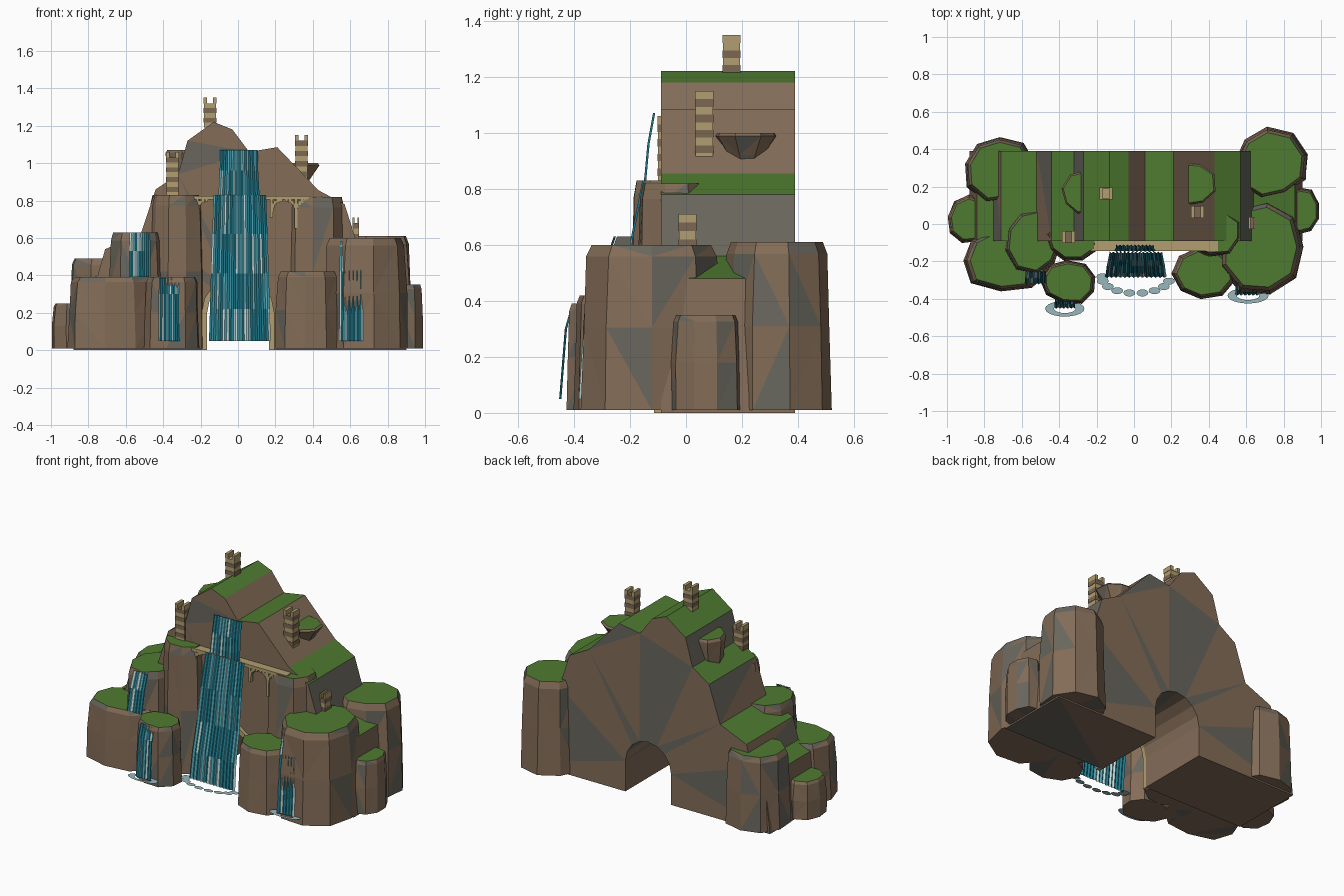
import bpy, bmesh, math, random
from mathutils import Vector

random.seed(7)
if "Cube" in bpy.data.objects:
    bpy.data.objects.remove(bpy.data.objects["Cube"])


def material(name, r, g, b):
    lin = [(c / 255) ** 2.2 for c in (r, g, b)] + [1]
    m = bpy.data.materials.new(name)
    m.use_nodes = True
    m.diffuse_color = lin
    m.node_tree.nodes["Principled BSDF"].inputs["Base Color"].default_value = lin
    return m


BROWN = material("rock_brown", 130, 108, 88)
GREY = material("rock_grey", 104, 102, 93)
GREEN = material("grass_green", 80, 122, 52)
TAN = material("stone_tan", 176, 157, 112)
DARK = material("stone_brown", 122, 103, 82)
TEAL = material("water_teal", 38, 126, 145)
LIGHT = material("water_light", 85, 170, 185)
WHITE = material("water_white", 195, 222, 222)
FOAM = material("splash_foam", 150, 182, 186)
ROCK = [BROWN, GREY, GREEN]


def finish(name, bm, mats, fix=True):
    if fix:
        bmesh.ops.recalc_face_normals(bm, faces=bm.faces[:])
    me = bpy.data.meshes.new(name)
    bm.to_mesh(me)
    bm.free()
    for m in mats:
        me.materials.append(m)
    ob = bpy.data.objects.new(name, me)
    bpy.context.collection.objects.link(ob)
    return ob


def paint_rock(bm, chance):
    """Grass on flat tops, random grey patches on the walls."""
    bmesh.ops.recalc_face_normals(bm, faces=bm.faces[:])
    walls = [f for f in bm.faces if f.normal.z < 0.75]
    bmesh.ops.triangulate(bm, faces=walls)
    for f in bm.faces:
        if f.normal.z > 0.75:
            f.material_index = 2
        else:
            f.material_index = int(random.random() < chance)


def loft(bm, rings):
    """Skin rings of points and cap both ends."""
    vs = [[bm.verts.new(p) for p in ring] for ring in rings]
    n = len(vs[0])
    for a, b in zip(vs, vs[1:]):
        for i in range(n):
            j = (i + 1) % n
            bm.faces.new((a[i], a[j], b[j], b[i]))
    bm.faces.new(vs[0])
    bm.faces.new(vs[-1])


def rock(name, x, y, rx, ry, top, base=0.01, sides=9, foot=1.0):
    """Irregular tapered boulder with a grassy top."""
    bm = bmesh.new()
    jit = [random.uniform(0.93, 1.07) for _ in range(sides)]
    turn = random.random()
    rings = []
    for t, s in ((0, foot), (0.5, (foot + 1) / 2 - 0.02), (0.93, 0.92), (1, 0.84)):
        ring = []
        for i in range(sides):
            a = math.tau * (i + turn) / sides
            k = s * jit[i]
            if t == 0.5:
                k *= random.uniform(0.96, 1.04)
            ring.append((x + rx * k * math.cos(a), y + ry * k * math.sin(a),
                         base + (top - base) * t))
        rings.append(ring)
    loft(bm, rings)
    paint_rock(bm, 0.2)
    return finish(name, bm, ROCK)


def box(bm, x, y, z, sx, sy, sz, mat=0):
    v = bmesh.ops.create_cube(bm, size=1)["verts"]
    for p in v:
        p.co = Vector((x + p.co.x * sx, y + p.co.y * sy, z + p.co.z * sz))
    for f in {f for p in v for f in p.link_faces}:
        f.material_index = mat


# Mountain: stepped ridge profile with a tunnel arch, extruded front to back
ridge = [(-0.88, 0), (-0.84, 0.35), (-0.75, 0.4), (-0.71, 0.54), (-0.52, 0.62),
         (-0.44, 0.86), (-0.32, 0.94), (-0.27, 1.12), (-0.13, 1.22), (-0.03, 1.18),
         (0.06, 1.06), (0.21, 1.085), (0.43, 0.855), (0.57, 0.78), (0.64, 0.56),
         (0.86, 0.48), (0.9, 0)]
R, SPRING = 0.165, 0.2
arch = [(R, 0)] + [(R * math.cos(math.pi * i / 8), SPRING + R * math.sin(math.pi * i / 8))
                   for i in range(9)] + [(-R, 0)]
bm = bmesh.new()
outline = ridge + arch
loft(bm, [[(x, y, z) for x, z in outline] for y in (-0.09, 0.39)])
paint_rock(bm, 0.22)
finish("mountain", bm, ROCK)

# Boulders around the mountain
for name, *dims in (
        ("left_back_rock", -0.72, 0.29, 0.19, 0.18, 0.49),
        ("left_outer_rock", -0.88, 0.02, 0.12, 0.13, 0.25),
        ("left_front_rock", -0.68, -0.19, 0.25, 0.18, 0.39),
        ("left_ledge_rock", -0.54, -0.09, 0.16, 0.18, 0.63),
        ("left_small_rock", -0.345, -0.31, 0.15, 0.12, 0.39),
        ("left_column_rock", -0.33, -0.07, 0.15, 0.14, 0.83),
        ("right_front_rock", 0.68, -0.13, 0.23, 0.25, 0.6),
        ("right_small_rock", 0.38, -0.26, 0.17, 0.14, 0.42),
        ("right_back_rock", 0.73, 0.32, 0.2, 0.19, 0.61),
        ("right_outer_rock", 0.9, 0.07, 0.1, 0.13, 0.35),
        ("right_column_rock", 0.42, -0.04, 0.17, 0.14, 0.82)):
    rock(name, *dims)

# Ledges hanging from the slopes
rock("left_outcrop", -0.28, 0.17, 0.12, 0.125, 1.07, base=0.84, sides=8, foot=0.75)
rock("right_outcrop", 0.32, 0.215, 0.125, 0.125, 1.0, base=0.84, sides=8, foot=0.15)


# Banded towers with two merlon slabs
def tower(name, x, y, z0, z1, sx=0.07, sy=0.065):
    bm = bmesh.new()
    body = z1 - 0.03 - z0
    n = max(3, round(body / 0.028))
    for i in range(n):
        w = 1.0 if i % 2 else 0.94
        box(bm, x, y, z0 + body * (i + 0.5) / n, sx * w, sy * w, body / n, i % 2)
    for s in (-1, 1):
        box(bm, x + s * sx * 0.36, y, z1 - 0.015, sx * 0.28, sy, 0.03)
    finish(name, bm, [TAN, DARK])


tower("peak_tower", -0.15, 0.163, 1.19, 1.35)
tower("right_tower", 0.34, 0.065, 0.9, 1.15)
tower("left_tower", -0.35, -0.07, 0.82, 1.06)
tower("small_right_tower", 0.63, 0.005, 0.56, 0.71, 0.035)

# Bridge deck with posts and curved braces
bm = bmesh.new()
box(bm, 0.025, -0.117, 0.815, 0.85, 0.054, 0.02)
for px, drop, arms in ((-0.22, 0.1, (-1, 1)), (0.18, 0.1, (1,)), (0.31, 0.16, (-1, 1))):
    box(bm, px, -0.125, 0.81 - drop / 2, 0.016, 0.025, drop)
    for s in arms:
        for i in range(5):
            a = math.pi / 2 * (i + 0.5) / 5
            box(bm, px + s * 0.06 * (1 - math.cos(a)), -0.125,
                0.745 + 0.06 * math.sin(a), 0.016, 0.025, 0.024)
finish("bridge", bm, [TAN])

# Stone trim around the front of the tunnel
bm = bmesh.new()
inner = arch
outer = [(x * 1.18, z if z <= SPRING else SPRING + (z - SPRING) * 1.18) for x, z in arch]
for i in range(len(arch) - 1):
    quad = [inner[i], inner[i + 1], outer[i + 1], outer[i]]
    loft(bm, [[(x, y, z) for x, z in quad] for y in (-0.115, -0.088)])
finish("tunnel_trim", bm, [TAN])


# Waterfalls: rippled sheets with stripes of three colours
def waterfall(name, cx, rows, stripes):
    bm = bmesh.new()
    grid = []
    for y, z, half in rows:
        grid.append([bm.verts.new((cx + half * (2 * i / stripes - 1),
                                   y - 0.008 * (i % 2), z))
                     for i in range(stripes + 1)])
    for a, b in zip(grid, grid[1:]):
        for i in range(stripes):
            f = bm.faces.new((b[i], b[i + 1], a[i + 1], a[i]))
            f.material_index = random.choice((0, 0, 0, 0, 1, 1, 2))
    finish(name, bm, [TEAL, LIGHT, WHITE], fix=False)


waterfall("upper_main_fall", 0.005, [(-0.11, 1.07, 0.1), (-0.13, 0.96, 0.103),
                                     (-0.142, 0.83, 0.11)], 20)
waterfall("lower_main_fall", 0.01, [(-0.148, 0.83, 0.14), (-0.19, 0.62, 0.148),
                                    (-0.22, 0.41, 0.155), (-0.26, 0.22, 0.16),
                                    (-0.28, 0.05, 0.165)], 28)
waterfall("left_ledge_fall", -0.525, [(-0.25, 0.63, 0.055), (-0.285, 0.53, 0.057),
                                      (-0.315, 0.39, 0.058)], 11)
waterfall("left_small_fall", -0.37, [(-0.4, 0.385, 0.053), (-0.425, 0.3, 0.054),
                                     (-0.445, 0.05, 0.056)], 11)
waterfall("right_fall", 0.605, [(-0.31, 0.58, 0.06), (-0.35, 0.42, 0.062),
                                (-0.375, 0.05, 0.064)], 12)


# Splash foam at the foot of the falls
def foam_ring(name, x, y, rx, ry):
    bm = bmesh.new()
    rings = [[bm.verts.new((x + rx * s * math.cos(math.tau * i / 20),
                            y + ry * s * math.sin(math.tau * i / 20), 0.053))
              for i in range(20)] for s in (0.55, 1)]
    for i in range(20):
        j = (i + 1) % 20
        bm.faces.new((rings[0][i], rings[1][i], rings[1][j], rings[0][j]))
    finish(name, bm, [FOAM], fix=False)


foam_ring("left_splash", -0.37, -0.453, 0.105, 0.042)
foam_ring("right_splash", 0.61, -0.383, 0.11, 0.042)

bm = bmesh.new()
for i in range(9):
    a = math.pi + math.pi * (i - 0.5) / 8 * 1.0 if i else math.pi * 0.97
    ring = [bm.verts.new((0.01 + 0.18 * math.cos(a) + 0.032 * math.cos(t),
                          -0.29 + 0.08 * math.sin(a) + 0.019 * math.sin(t), 0.053))
            for t in (math.tau * k / 10 for k in range(10))]
    bm.faces.new(ring)
finish("main_splash", bm, [FOAM], fix=False)
